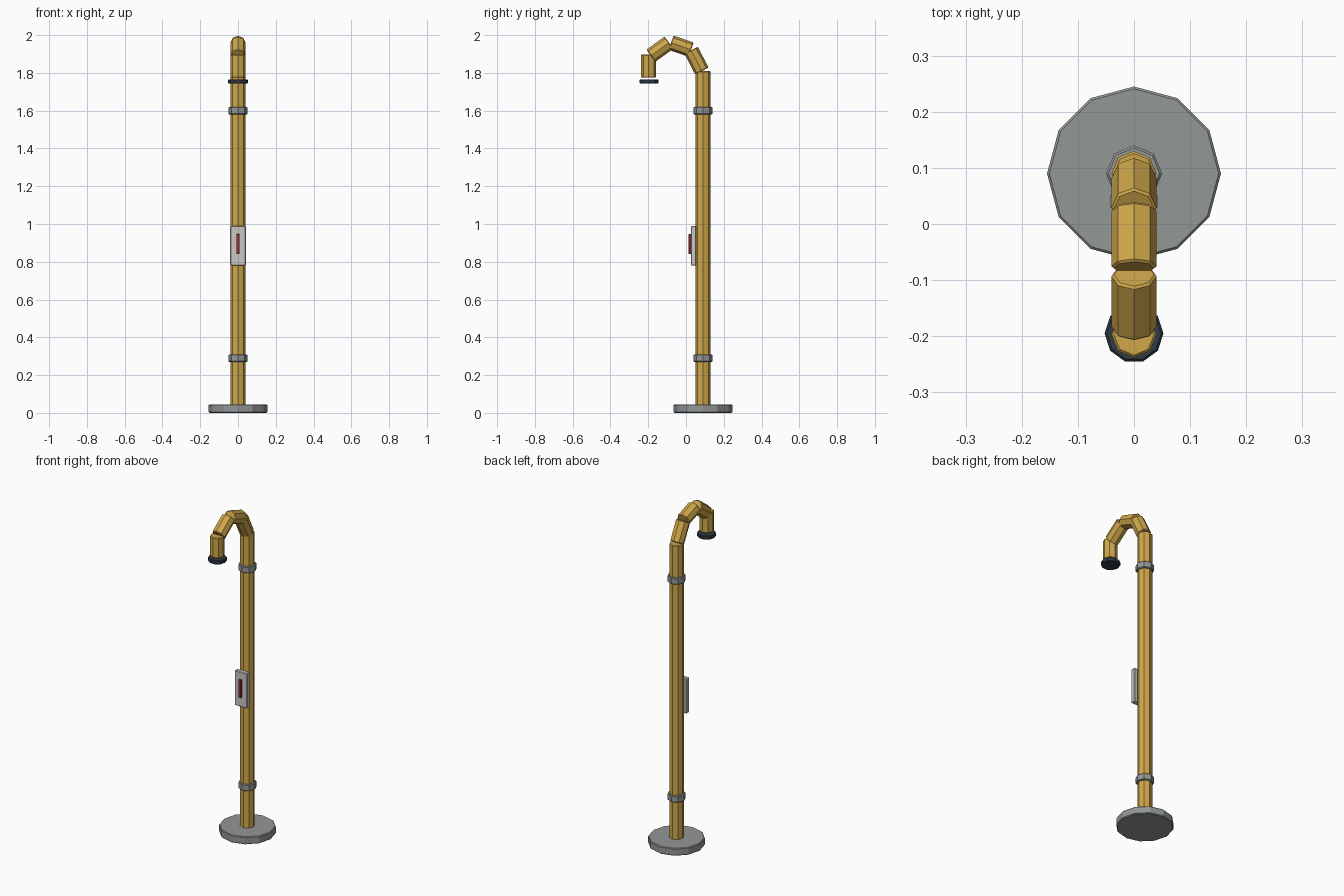
import bpy
import math
from mathutils import Vector

if "Cube" in bpy.data.objects:
    bpy.data.objects.remove(bpy.data.objects["Cube"])


def material(name, r, g, b):
    m = bpy.data.materials.new(name)
    m.use_nodes = True
    m.diffuse_color = (r, g, b, 1)
    m.node_tree.nodes["Principled BSDF"].inputs["Base Color"].default_value = (r, g, b, 1)
    return m


BRASS = material("brass yellow", 0.63, 0.39, 0.07)
STEEL = material("steel grey", 0.29, 0.31, 0.30)
RUBBER = material("dark slate", 0.03, 0.045, 0.06)
PLATE = material("pale grey", 0.60, 0.57, 0.55)
RED = material("deep red", 0.32, 0.025, 0.035)


def finish(obj, name, mat, bevel):
    obj.name = name
    obj.data.materials.append(mat)
    mod = obj.modifiers.new("edge bevel", 'BEVEL')
    mod.width = bevel
    mod.segments = 1
    mod.limit_method = 'ANGLE'
    mod.angle_limit = math.radians(50)
    return obj


def rod(name, start, end, radius, sides, mat, bevel=0.004, spin=0):
    """Flat-sided cylinder between two points."""
    a, b = Vector(start), Vector(end)
    axis = b - a
    bpy.ops.mesh.primitive_cylinder_add(vertices=sides, radius=radius, depth=axis.length)
    obj = bpy.context.object
    # Tilt only around x, so the side faces stay aligned along the pipe
    tilt = math.atan2(-axis.y, axis.z)
    obj.rotation_euler = (tilt, 0, spin)
    obj.location = (a + b) / 2
    return finish(obj, name, mat, bevel)


def box(name, size, centre, mat, bevel):
    bpy.ops.mesh.primitive_cube_add(size=1, location=centre)
    obj = bpy.context.object
    obj.scale = size
    bpy.ops.object.transform_apply(location=False, rotation=False, scale=True)
    return finish(obj, name, mat, bevel)


POLE_Y = 0.09

# Floor flange and upright pole
rod("base_flange", (0, POLE_Y, 0), (0, POLE_Y, 0.045), 0.155, 12, STEEL)
rod("upright_pole", (0, POLE_Y, 0.04), (0, POLE_Y, 1.81), 0.04, 8, BRASS)

# Clamp collars
for label, z in (("lower", 0.29), ("upper", 1.60)):
    rod(label + "_collar", (0, POLE_Y, z - 0.02), (0, POLE_Y, z + 0.02), 0.05, 8, STEEL)

# Gooseneck made of straight pipe pieces
bends = [((0.084, 1.81), (0.027, 1.92)), ((0.027, 1.923), (-0.079, 1.96)),
         ((-0.09, 1.96), (-0.186, 1.891)), ((-0.198, 1.897), (-0.198, 1.775))]
for i, (p, q) in enumerate(bends, 1):
    rod(f"neck_pipe_{i}", (0, *p), (0, *q), 0.04, 8, BRASS)

# Spout rim
rod("spout_rim", (0, -0.195, 1.743), (0, -0.195, 1.766), 0.0525, 10, RUBBER,
    spin=math.pi / 2)

# Front panel with red indicator bar
box("front_panel", (0.084, 0.028, 0.21), (0, 0.04, 0.885), PLATE, 0.004)
box("indicator_bar", (0.018, 0.014, 0.106), (0, 0.021, 0.893), RED, 0.002)
